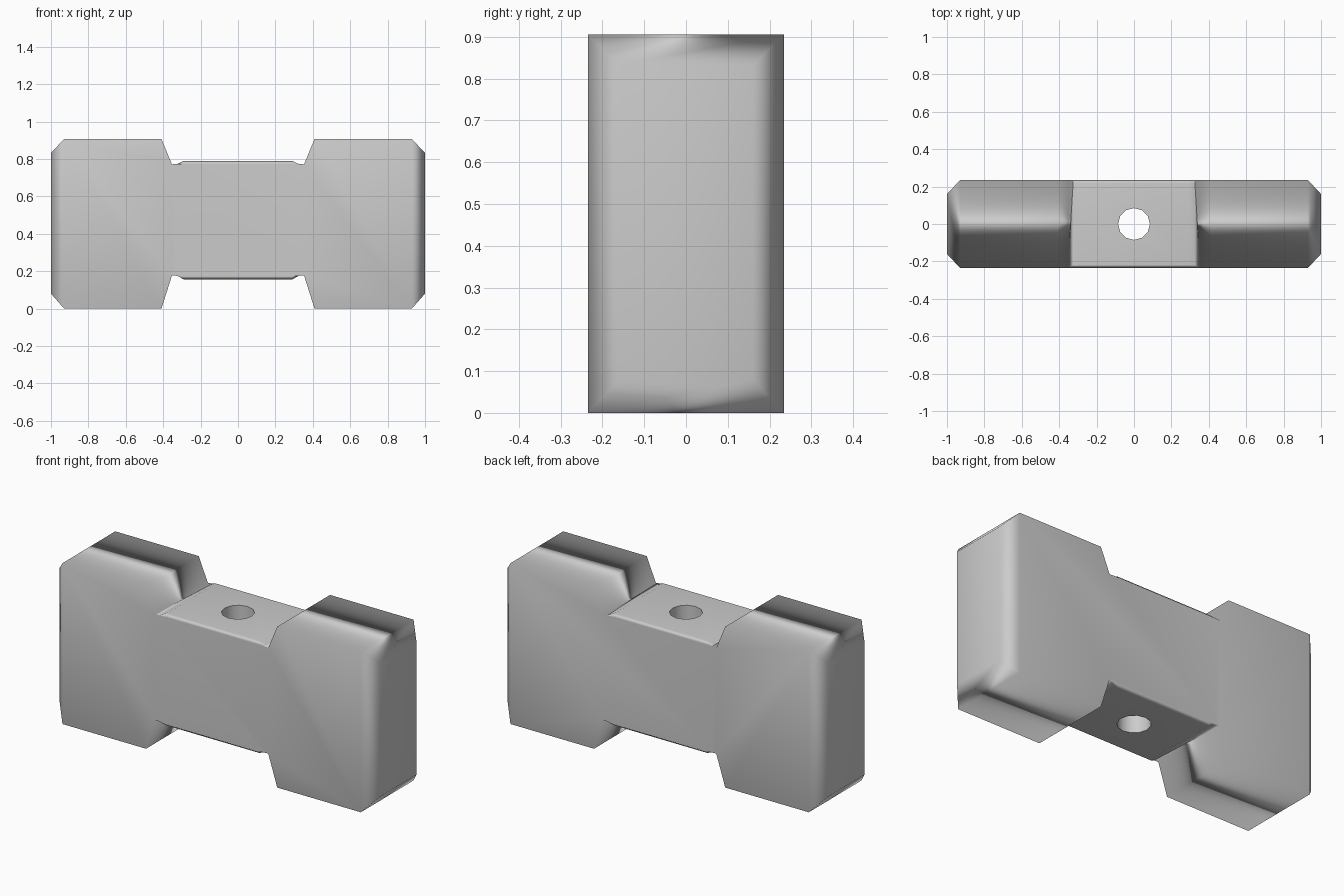
import bpy, bmesh, math

if "Cube" in bpy.data.objects:
    bpy.data.objects.remove(bpy.data.objects["Cube"])

HY = 0.235  # half thickness

# Half of the lengthwise sections: x, half width, bottom z, top z, edge drop
half = [
    (0.29, HY, 0.156, 0.789, 0.016),
    (0.325, HY, 0.175, 0.773, 0.0),
    (0.353, HY, 0.177, 0.771, 0.0),
    (0.409, HY, 0.0, 0.906, 0.0),
    (0.93, HY, 0.0, 0.906, 0.0),
    (1.0, 0.16, 0.08, 0.832, 0.0),
]
sections = [(-s[0],) + s[1:] for s in reversed(half)] + half

# Body: lofted eight-point sections
bm = bmesh.new()
rings = []
for x, hy, lo, hi, d in sections:
    iy = hy - 0.016
    pts = [(-hy, lo + d), (-iy, lo), (iy, lo), (hy, lo + d),
           (hy, hi - d), (iy, hi), (-iy, hi), (-hy, hi - d)]
    rings.append([bm.verts.new((x, y, z)) for y, z in pts])
for a, b in zip(rings, rings[1:]):
    for i in range(8):
        j = (i + 1) % 8
        bm.faces.new((a[i], a[j], b[j], b[i]))
bm.faces.new(rings[0])
bm.faces.new(rings[-1])
bmesh.ops.recalc_face_normals(bm, faces=bm.faces)
mesh = bpy.data.meshes.new("hammer_head")
bm.to_mesh(mesh)
bm.free()
body = bpy.data.objects.new("hammer_head", mesh)
bpy.context.collection.objects.link(body)

# Handle hole
bpy.ops.mesh.primitive_cylinder_add(vertices=12, radius=0.085, depth=2, location=(0, 0, 0.45))
cutter = bpy.context.object
cutter.name = "hole_cutter"
cutter.hide_render = True
mod = body.modifiers.new("hole", 'BOOLEAN')
mod.operation = 'DIFFERENCE'
mod.solver = 'EXACT'
mod.object = cutter
bpy.context.view_layer.objects.active = body
bpy.ops.object.modifier_apply(modifier=mod.name)
bpy.data.objects.remove(cutter, do_unlink=True)

# Merge coplanar faces, smooth everything but the hole rims
bm = bmesh.new()
bm.from_mesh(mesh)
bmesh.ops.dissolve_limit(bm, angle_limit=math.radians(1), verts=bm.verts, edges=bm.edges)
for f in bm.faces:
    f.smooth = True
for e in bm.edges:
    on_rim = all(math.hypot(v.co.x, v.co.y) < 0.1 for v in e.verts)
    if on_rim and abs(e.verts[0].co.z - e.verts[1].co.z) < 0.01:
        e.smooth = False
bm.to_mesh(mesh)
bm.free()

# Large flat faces dominate the shading
wn = body.modifiers.new("weighted_normals", 'WEIGHTED_NORMAL')
wn.keep_sharp = True
